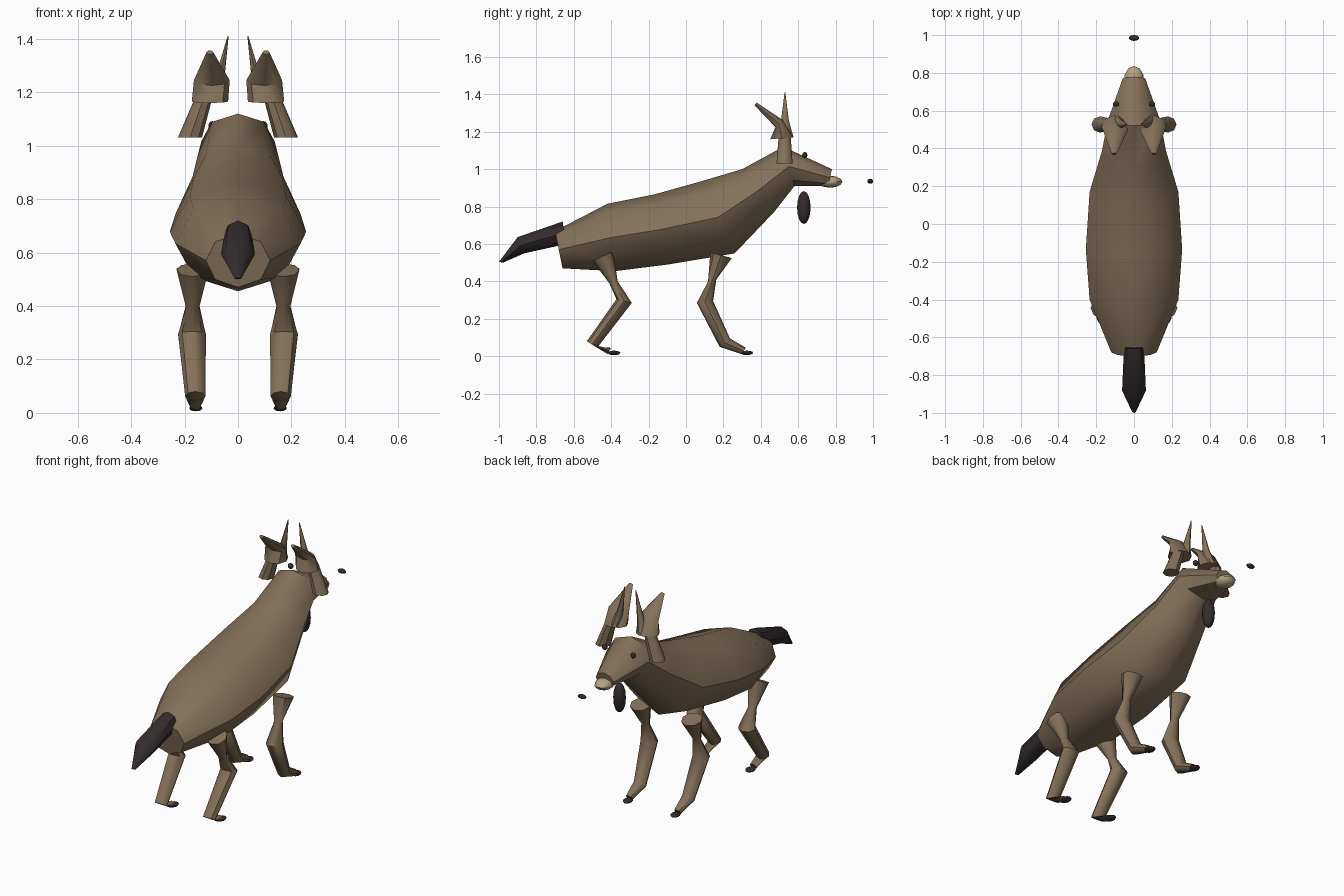
import bpy, bmesh, math
from mathutils import Vector

cube = bpy.data.objects.get("Cube")
if cube:
    bpy.data.objects.remove(cube, do_unlink=True)


def material(name, rgb):
    mat = bpy.data.materials.new(name)
    mat.use_nodes = True
    mat.diffuse_color = (*rgb, 1)
    mat.node_tree.nodes["Principled BSDF"].inputs["Base Color"].default_value = (*rgb, 1)
    return mat


BROWN = material("warm brown", (0.23, 0.165, 0.1))
DARK = material("near black", (0.033, 0.025, 0.026))
PALE = material("pale tan", (0.47, 0.36, 0.23))


def finish(name, bm, mat):
    bmesh.ops.recalc_face_normals(bm, faces=bm.faces)
    mesh = bpy.data.meshes.new(name)
    bm.to_mesh(mesh)
    bm.free()
    mesh.materials.append(mat)
    obj = bpy.data.objects.new(name, mesh)
    bpy.context.collection.objects.link(obj)
    bpy.ops.object.select_all(action="DESELECT")
    obj.select_set(True)
    bpy.context.view_layer.objects.active = obj
    bpy.ops.object.shade_smooth_by_angle(angle=math.radians(45))
    return obj


def loft(name, rings, mat, sides=8, flip=1):
    """Each ring: x centre, half width, then (y, z) of its two opposite rim points."""
    bm = bmesh.new()
    loops = []
    for x, width, a, b in rings:
        top, bottom = Vector((x * flip, *a)), Vector((x * flip, *b))
        mid, up = (top + bottom) / 2, (top - bottom) / 2
        loop = []
        for i in range(sides):
            t = math.tau * i / sides
            loop.append(bm.verts.new(mid + up * math.cos(t) + Vector((width * math.sin(t), 0, 0))))
        loops.append(loop)
    for p, q in zip(loops, loops[1:]):
        for i in range(sides):
            j = (i + 1) % sides
            bm.faces.new((p[i], p[j], q[j], q[i]))
    bm.faces.new(loops[0])
    bm.faces.new(loops[-1])
    return finish(name, bm, mat)


def ellipsoid(name, centre, radii, mat, segments=10, rows=6):
    bm = bmesh.new()
    bmesh.ops.create_uvsphere(bm, u_segments=segments, v_segments=rows, radius=1)
    bmesh.ops.scale(bm, vec=radii, verts=bm.verts)
    bmesh.ops.translate(bm, vec=centre, verts=bm.verts)
    return finish(name, bm, mat)


# Torso, neck and head in one tapering form
loft("body", [
    (0, 0.12, (-0.70, 0.67), (-0.66, 0.47)),
    (0, 0.235, (-0.42, 0.815), (-0.38, 0.455)),
    (0, 0.255, (-0.17, 0.865), (-0.10, 0.49)),
    (0, 0.235, (0.08, 0.935), (0.26, 0.55)),
    (0, 0.17, (0.30, 1.0), (0.47, 0.77)),
    (0, 0.138, (0.52, 1.12), (0.58, 0.91)),
    (0, 0.06, (0.78, 1.0), (0.76, 0.91)),
], BROWN)

# Tail
loft("tail", [
    (0, 0.053, (-0.66, 0.72), (-0.64, 0.60)),
    (0, 0.063, (-0.90, 0.637), (-0.865, 0.55)),
    (0, 0.012, (-1.0, 0.505), (-0.98, 0.50)),
], DARK)

# Face details
ellipsoid("muzzle", (0, 0.77, 0.933), (0.052, 0.066, 0.032), PALE)
ellipsoid("nose", (0, 0.985, 0.936), (0.027, 0.016, 0.013), DARK)
ellipsoid("beard", (0, 0.63, 0.795), (0.036, 0.036, 0.088), DARK, 10, 8)

# Leg sections from hip to toe
LEGS = {
    "front": ([
        (0.17, 0.06, (0.245, 0.525), (0.13, 0.555)),
        (0.17, 0.025, (0.162, 0.41), (0.118, 0.40)),
        (0.172, 0.052, (0.145, 0.295), (0.058, 0.285)),
        (0.16, 0.038, (0.235, 0.095), (0.18, 0.05)),
        (0.16, 0.022, (0.32, 0.045), (0.295, 0.012)),
    ], 0.325),
    "hind": ([
        (0.17, 0.06, (-0.39, 0.56), (-0.50, 0.51)),
        (0.17, 0.025, (-0.365, 0.40), (-0.41, 0.39)),
        (0.172, 0.052, (-0.29, 0.285), (-0.372, 0.305)),
        (0.16, 0.038, (-0.475, 0.045), (-0.53, 0.08)),
        (0.16, 0.022, (-0.40, 0.045), (-0.42, 0.012)),
    ], -0.385),
}

for side, s in (("left", 1), ("right", -1)):
    for part, (rings, toe) in LEGS.items():
        loft(f"{part}_leg_{side}", rings, BROWN, flip=s)
        ellipsoid(f"{part}_hoof_{side}", (0.158 * s, toe, 0.018), (0.026, 0.034, 0.012), DARK)

    ellipsoid(f"eye_{side}", (0.095 * s, 0.635, 1.075), (0.017, 0.014, 0.017), DARK)

    # Ear stub
    loft(f"ear_{side}", [
        (0.18, 0.045, (0.57, 1.03), (0.484, 1.03)),
        (0.13, 0.033, (0.56, 1.175), (0.495, 1.175)),
    ], BROWN, flip=s)

    # Backward antler blade and upright spike
    loft(f"antler_blade_{side}", [
        (0.105, 0.068, (0.575, 1.17), (0.45, 1.16)),
        (0.098, 0.067, (0.515, 1.265), (0.478, 1.225)),
        (0.105, 0.013, (0.377, 1.357), (0.366, 1.342)),
    ], BROWN, flip=s)
    loft(f"antler_spike_{side}", [
        (0.09, 0.03, (0.575, 1.17), (0.495, 1.17)),
        (0.067, 0.017, (0.55, 1.26), (0.508, 1.26)),
        (0.037, 0.002, (0.531, 1.41), (0.527, 1.41)),
    ], BROWN, flip=s)
